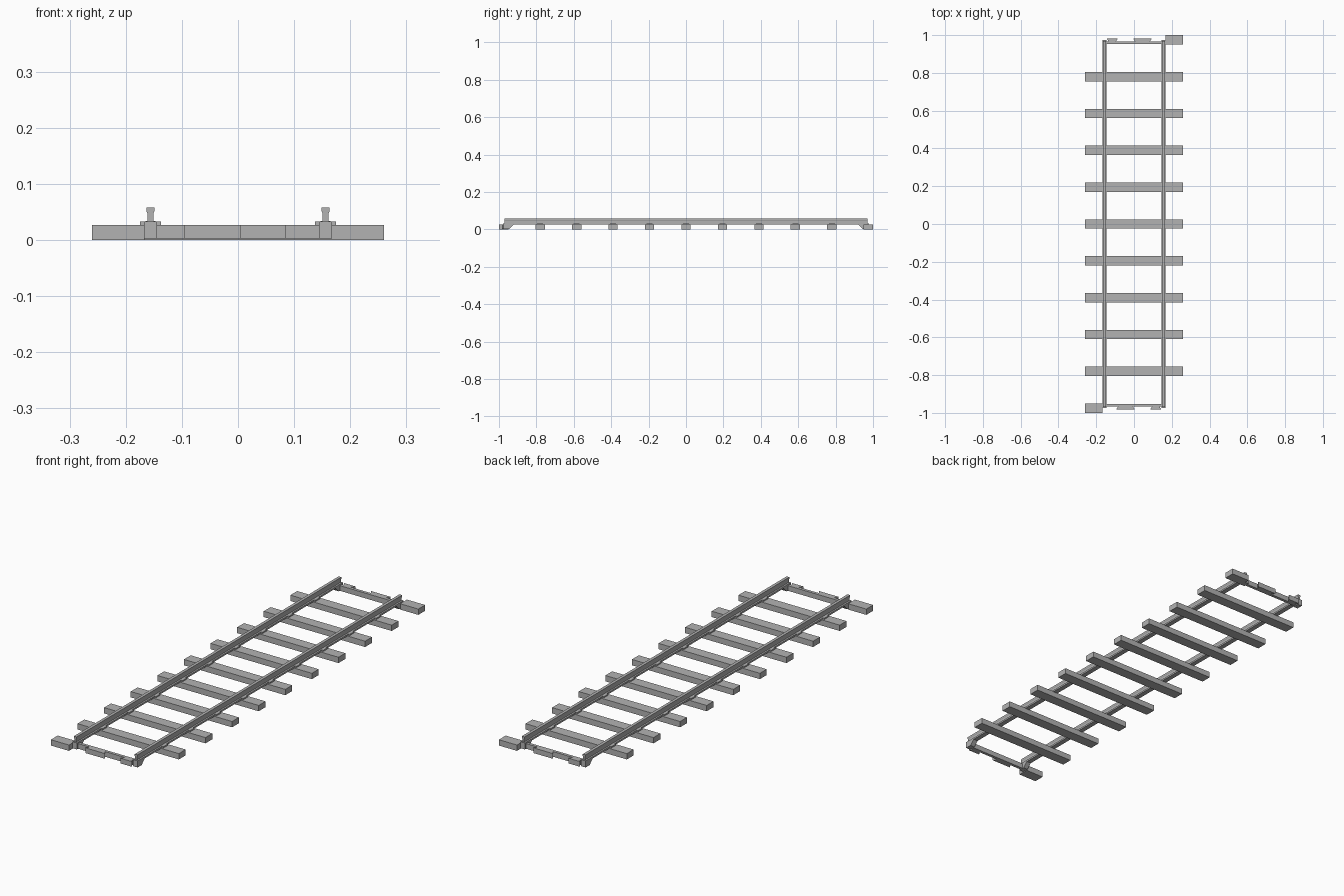
import bpy
import math
from mathutils import Matrix

cube = bpy.data.objects.get("Cube")
if cube:
    bpy.data.objects.remove(cube, do_unlink=True)

grey = bpy.data.materials.new("plain_grey")
grey.use_nodes = True
grey.diffuse_color = (0.45, 0.45, 0.45, 1)
grey.node_tree.nodes["Principled BSDF"].inputs["Base Color"].default_value = grey.diffuse_color

RAIL_X = 0.156
SLEEPER_TOP = 0.027
TURN = Matrix.Rotation(math.pi, 4, "Z")


def prism(name, outline, start, end, axis, turned=False):
    """Extrude a closed outline along an axis; turned spins it to the other end."""
    place = {"x": lambda a, b, t: (t, a, b),
             "y": lambda a, b, t: (a, t, b),
             "z": lambda a, b, t: (a, b, t)}[axis]
    n = len(outline)
    verts = [place(a, b, t) for t in (start, end) for a, b in outline]
    faces = [tuple(reversed(range(n))), tuple(range(n, 2 * n))]
    faces += [(i, (i + 1) % n, n + (i + 1) % n, n + i) for i in range(n)]
    # Keep normals outward whichever way the outline winds
    area = sum(outline[i][0] * outline[(i + 1) % n][1]
               - outline[(i + 1) % n][0] * outline[i][1] for i in range(n))
    if (area < 0) != (axis == "y"):
        faces = [tuple(reversed(f)) for f in faces]
    mesh = bpy.data.meshes.new(name)
    mesh.from_pydata(verts, [], faces)
    if turned:
        mesh.transform(TURN)
    mesh.materials.append(grey)
    obj = bpy.data.objects.new(name, mesh)
    bpy.context.collection.objects.link(obj)
    return obj


def box(name, x, y, z, turned=False):
    outline = [(x[0], y[0]), (x[1], y[0]), (x[1], y[1]), (x[0], y[1])]
    return prism(name, outline, z[0], z[1], "z", turned)


# Rails: wide foot, slim web, wider head
half = [(0.0115, 0.025), (0.0115, 0.033), (0.005, 0.034), (0.005, 0.047),
        (0.007, 0.051), (0.007, 0.058)]
profile = half + [(-a, b) for a, b in reversed(half)]
for side, label in ((-1, "right"), (1, "left")):
    prism(label + "_rail", [(a + side * RAIL_X, b) for a, b in profile],
          -0.97, 0.97, "y")

# Sleepers with rail chairs
for i in range(9):
    y = (i - 4) * 0.195
    box("sleeper", (-0.26, 0.26), (y - 0.025, y + 0.025), (0, SLEEPER_TOP))
    for cx in (-RAIL_X, RAIL_X):
        box("rail_chair", (cx - 0.019, cx + 0.019), (y - 0.016, y + 0.016),
            (SLEEPER_TOP, 0.033))

# Connecting ends, the second being the first turned half way round
bracket = [(-0.975, 0.003), (-0.945, 0.003), (-0.917, 0.03), (-0.975, 0.033)]
for turned, label in ((False, "front"), (True, "back")):
    box(label + "_half_sleeper", (-0.26, -0.167), (-1, -0.95),
        (0, SLEEPER_TOP), turned)
    box(label + "_cross_bar", (-0.15, 0.15), (-0.966, -0.952),
        (0.003, SLEEPER_TOP), turned)
    for cx in (-RAIL_X, RAIL_X):
        prism(label + "_rail_bracket", bracket, cx - 0.0115, cx + 0.0115, "x", turned)
    # Dovetail tabs, wider at the outer edge
    for left, right in ((-0.095, 0.005), (0.085, 0.145)):
        tab = [(left, -0.983), (right, -0.983), (right - 0.015, -0.96),
               (left + 0.015, -0.96)]
        prism(label + "_locking_tab", tab, 0.003, SLEEPER_TOP, "z", turned)
